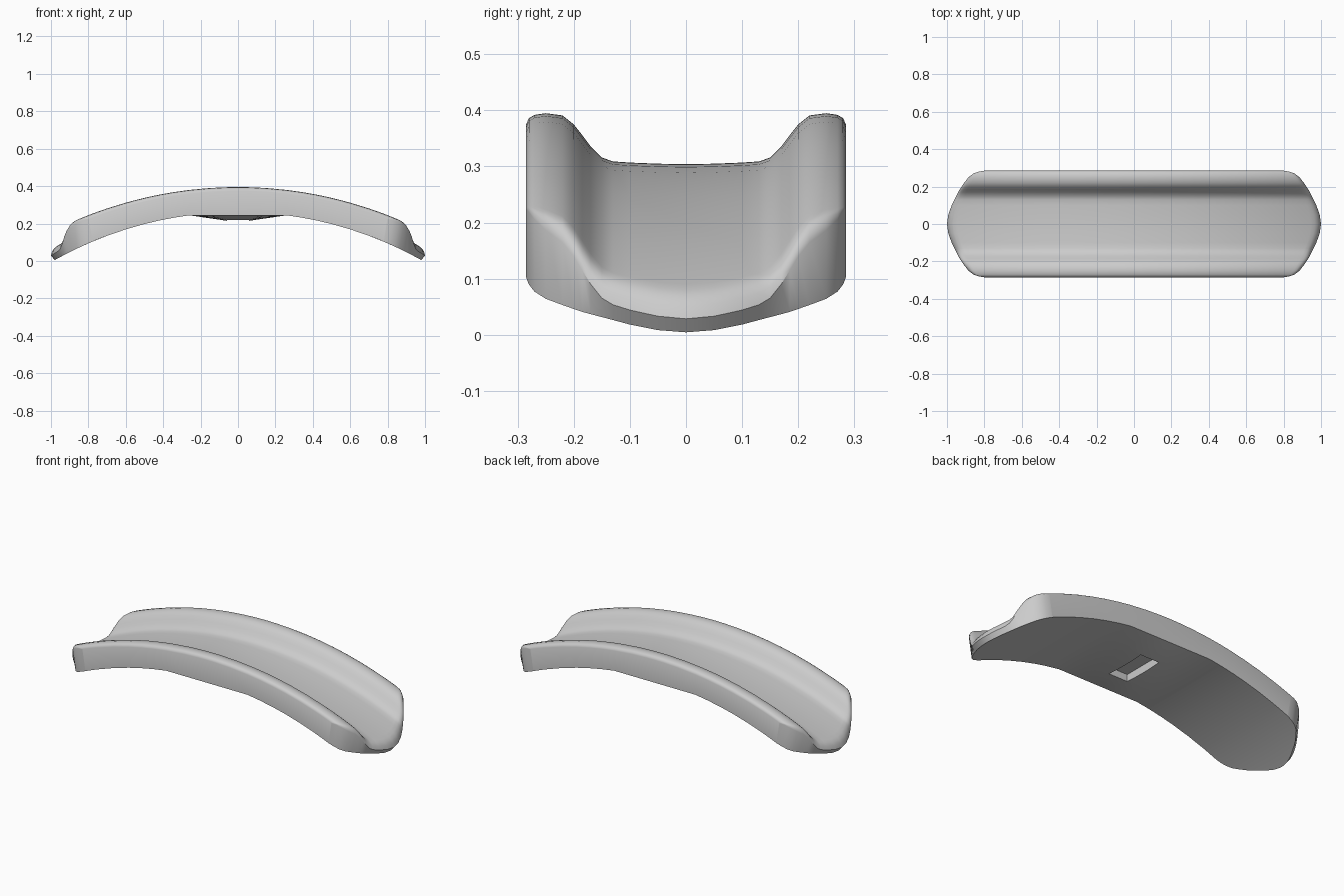
import bpy, bmesh, math

cube = bpy.data.objects.get("Cube")
if cube:
    bpy.data.objects.remove(cube)

grey = bpy.data.materials.new("plain grey")
grey.use_nodes = True
colour = (0.6, 0.6, 0.6, 1)
grey.diffuse_color = colour
grey.node_tree.nodes["Principled BSDF"].inputs["Base Color"].default_value = colour

HALF_W = 0.285
# Half cross-section of the trough: y, top height, half length of the outline
PROFILE = [(0, .304, 1.0), (.05, .305, .993), (.1, .307, .975), (.13, .309, .96),
           (.15, .316, .95), (.17, .336, .94), (.185, .356, .932), (.2, .375, .922),
           (.22, .391, .908), (.25, .395, .885), (.27, .392, .858),
           (.28, .386, .83), (HALF_W, .375, .8)]
ROWS = [(-y, h, l) for y, h, l in PROFILE[:0:-1]] + PROFILE

# Stations along the length: fixed in the middle, fitted to the outline at the ends
MIDDLE = [0, .055, .15, .26, .34, .42, .5, .6, .7]
END = [.25, .45, .6, .72, .82, .89, .94, .98, 1]


def stations(length):
    half = MIDDLE + [.7 + f * (length - .7) for f in END]
    return [-x for x in half[:0:-1]] + half


def arc_drop(x, radius):
    return radius - math.sqrt(radius * radius - x * x)


def top_height(x, y, h, length):
    r = 0.035 * (1 - (abs(y) / HALF_W) ** 8)
    inside = min(length - abs(x), r)
    rounding = r - math.sqrt(max(0, r * r - (r - inside) ** 2))
    return h - arc_drop(x, 2.2) - rounding


def bottom_height(x, y):
    a = abs(x)
    if a > 0.26:
        return 0.261 - arc_drop(x, 2.0)
    swell = 0.03 * (1 - max(a - .055, 0) / .205)
    return 0.244 - swell * (1 - (y / HALF_W) ** 2)


# Curved trough: top skin, underside and the wall between them
bm = bmesh.new()
top, bottom = [], []
for y, h, length in ROWS:
    top.append([bm.verts.new((x, y, top_height(x, y, h, length)))
                for x in stations(length)])
    bottom.append([bm.verts.new((x, y, bottom_height(x, y)))
                   for x in stations(length - .02)])
rows, cols = len(top), len(top[0])
for j in range(rows - 1):
    for i in range(cols - 1):
        for grid in (top, bottom):
            bm.faces.new((grid[j][i], grid[j][i + 1], grid[j + 1][i + 1], grid[j + 1][i]))
    for i in (0, -1):
        bm.faces.new((top[j][i], top[j + 1][i], bottom[j + 1][i], bottom[j][i]))
for i in range(cols - 1):
    for j in (0, -1):
        bm.faces.new((top[j][i], top[j][i + 1], bottom[j][i + 1], bottom[j][i]))
bmesh.ops.recalc_face_normals(bm, faces=bm.faces)
mesh = bpy.data.meshes.new("curved_trough")
bm.to_mesh(mesh)
bm.free()
trough = bpy.data.objects.new("curved_trough", mesh)
bpy.context.collection.objects.link(trough)
mesh.materials.append(grey)

# Slot sunk into the underside
bpy.ops.mesh.primitive_cube_add(size=1, location=(0, 0, 0.2))
cutter = bpy.context.object
cutter.name = "slot_cutter"
cutter.scale = (0.12, 0.25, 0.12)
cutter.hide_render = True
cutter.data.materials.append(grey)

bpy.ops.object.select_all(action='DESELECT')
bpy.context.view_layer.objects.active = trough
trough.select_set(True)
cut = trough.modifiers.new("slot", 'BOOLEAN')
cut.operation = 'DIFFERENCE'
cut.solver = 'EXACT'
cut.object = cutter
bpy.ops.object.modifier_apply(modifier=cut.name)
bpy.data.objects.remove(cutter)
bpy.ops.object.shade_smooth_by_angle(angle=math.radians(38))
